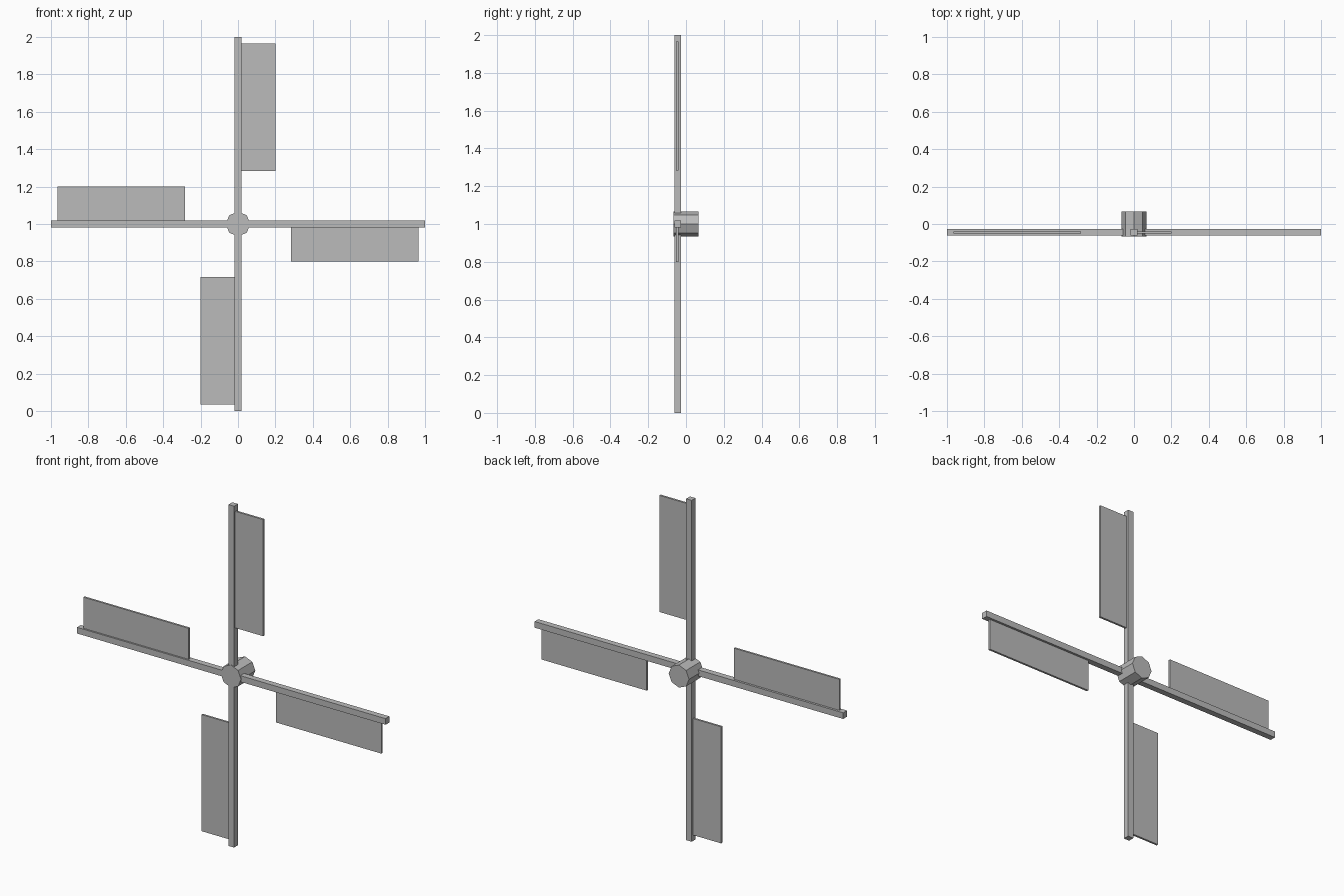
import bpy
import math
from mathutils import Matrix, Vector

cube = bpy.data.objects.get("Cube")
if cube:
    bpy.data.objects.remove(cube, do_unlink=True)

grey = bpy.data.materials.new("plain_grey")
grey.use_nodes = True
colour = (0.5, 0.5, 0.5, 1)
grey.diffuse_color = colour
grey.node_tree.nodes["Principled BSDF"].inputs["Base Color"].default_value = colour

HUB = Vector((0, 0, 1))


def box(name, low, high, angle):
    """Box given by its corners relative to the hub, turned about the hub axis."""
    low, high = Vector(low), Vector(high)
    bpy.ops.mesh.primitive_cube_add(size=1)
    obj = bpy.context.object
    obj.name = name
    place = Matrix.Translation((low + high) / 2) @ Matrix.Diagonal((*(high - low), 1))
    obj.data.transform(Matrix.Rotation(angle, 4, "Y") @ place)
    obj.location = HUB
    obj.data.materials.append(grey)


# Eight-sided hub with a corner at the top
bpy.ops.mesh.primitive_cylinder_add(vertices=8, radius=0.066, depth=0.132)
hub = bpy.context.object
hub.name = "hub"
hub.data.transform(Matrix.Rotation(math.radians(90), 4, "X"))
hub.location = HUB
hub.data.materials.append(grey)

# Two crossing spars through the front of the hub
for name, angle in (("upright_spar", 0), ("level_spar", 90)):
    box(name, (-0.018, -0.062, -1), (0.018, -0.027, 1), math.radians(angle))

# Four thin sails, each along the trailing side of its arm
for i, side in enumerate(("top", "left", "bottom", "right")):
    box(side + "_sail", (0.01, -0.052, 0.283), (0.2, -0.04, 0.966), math.radians(90 * i))
